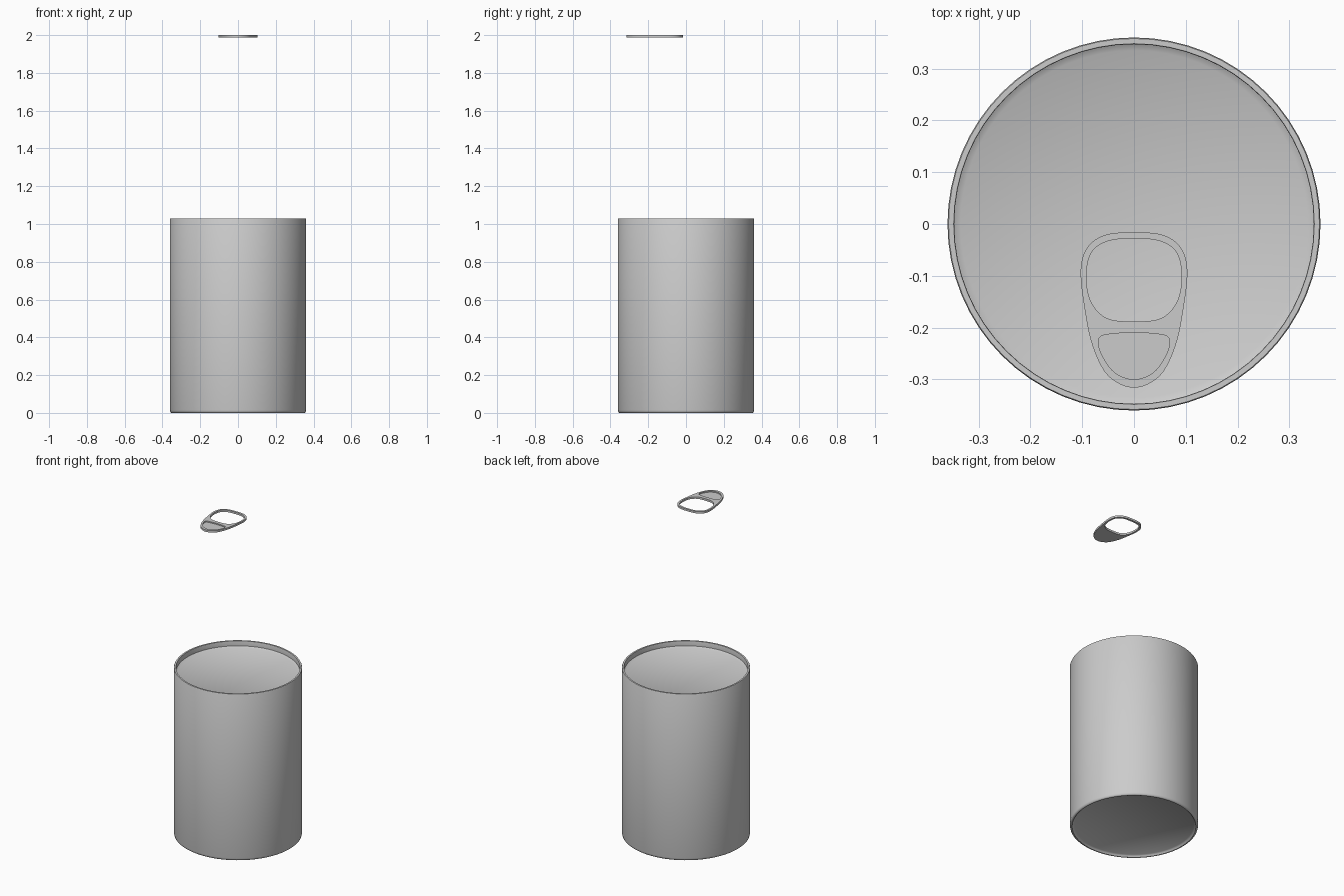
import bpy, bmesh, math
from mathutils import Vector

old = bpy.data.objects.get("Cube")
if old:
    bpy.data.objects.remove(old, do_unlink=True)

metal = bpy.data.materials.new("grey metal")
metal.use_nodes = True
GREY = (0.6, 0.6, 0.6, 1)
metal.diffuse_color = GREY
metal.node_tree.nodes["Principled BSDF"].inputs["Base Color"].default_value = GREY


def finish(bm, name, angle):
    bmesh.ops.recalc_face_normals(bm, faces=bm.faces)
    mesh = bpy.data.meshes.new(name)
    bm.to_mesh(mesh)
    bm.free()
    ob = bpy.data.objects.new(name, mesh)
    bpy.context.collection.objects.link(ob)
    mesh.materials.append(metal)
    bpy.ops.object.select_all(action='DESELECT')
    ob.select_set(True)
    bpy.context.view_layer.objects.active = ob
    bpy.ops.object.shade_smooth_by_angle(angle=math.radians(angle))
    return ob


def bridge(bm, a, b):
    n = len(a)
    for i in range(n):
        bm.faces.new((a[i], a[(i + 1) % n], b[(i + 1) % n], b[i]))


def lathe(name, profile, sides=64):
    """Revolve (radius, z) points; the end rings are closed with flat discs."""
    bm = bmesh.new()
    rings = [[bm.verts.new((r * math.cos(math.tau * i / sides),
                            r * math.sin(math.tau * i / sides), z))
              for i in range(sides)] for r, z in profile]
    for a, b in zip(rings, rings[1:]):
        bridge(bm, a, b)
    bm.faces.new(rings[0])
    bm.faces.new(rings[-1])
    return finish(bm, name, 50)


def smooth_loop(half, steps=6):
    """Closed Catmull-Rom loop from the right half of a symmetric outline."""
    pts = [Vector(p) for p in half]
    pts += [Vector((-x, y)) for x, y in reversed(half) if x > 0]
    out, n = [], len(pts)
    for i in range(n):
        p0, p1, p2, p3 = (pts[(i + k) % n] for k in (-1, 0, 1, 2))
        for s in range(steps):
            t = s / steps
            out.append(0.5 * (2 * p1 + (p2 - p0) * t
                              + (2 * p0 - 5 * p1 + 4 * p2 - p3) * t * t
                              + (3 * p1 - p0 - 3 * p2 + p3) * t ** 3))
    return out


def fill_plate(bm, loops, z):
    """Flat face bounded by the first loop, with the other loops as holes."""
    rings = [[bm.verts.new((p.x, p.y, z)) for p in loop] for loop in loops]
    edges = [bm.edges.new((r[i - 1], r[i])) for r in rings for i in range(len(r))]
    bmesh.ops.triangle_fill(bm, edges=edges, use_beauty=True)
    return rings


# Can body: recessed base, rounded foot, straight wall, flat rim and sunken lid
lathe("can_body", [(0.335, 0.012), (0.343, 0.006), (0.347, 0), (0.353, 0),
                   (0.358, 0.004), (0.36, 0.014), (0.36, 1.026), (0.358, 1.03),
                   (0.348, 1.03), (0.347, 1.026), (0.347, 1.0), (0.335, 0.993)])

# Pull tab: tapered plate with an open finger hole and a shallow dished nose
outer = smooth_loop([(0, -0.016), (0.055, -0.021), (0.09, -0.045), (0.103, -0.09),
                     (0.095, -0.165), (0.08, -0.235), (0.05, -0.293), (0, -0.316)])
hole = smooth_loop([(0, -0.028), (0.05, -0.033), (0.082, -0.055), (0.092, -0.1),
                    (0.083, -0.15), (0.052, -0.182), (0, -0.188)])
dish = smooth_loop([(0, -0.21), (0.05, -0.213), (0.068, -0.222), (0.063, -0.25),
                    (0.038, -0.286), (0, -0.3)])
TOP, FLOOR, BASE = 2.0, 1.993, 1.988
bm = bmesh.new()
top = fill_plate(bm, [outer, hole, dish], TOP)
base = fill_plate(bm, [outer, hole], BASE)
floor = fill_plate(bm, [dish], FLOOR)
for a, b in ((top[0], base[0]), (top[1], base[1]), (top[2], floor[0])):
    bridge(bm, a, b)
finish(bm, "pull_tab", 40)
